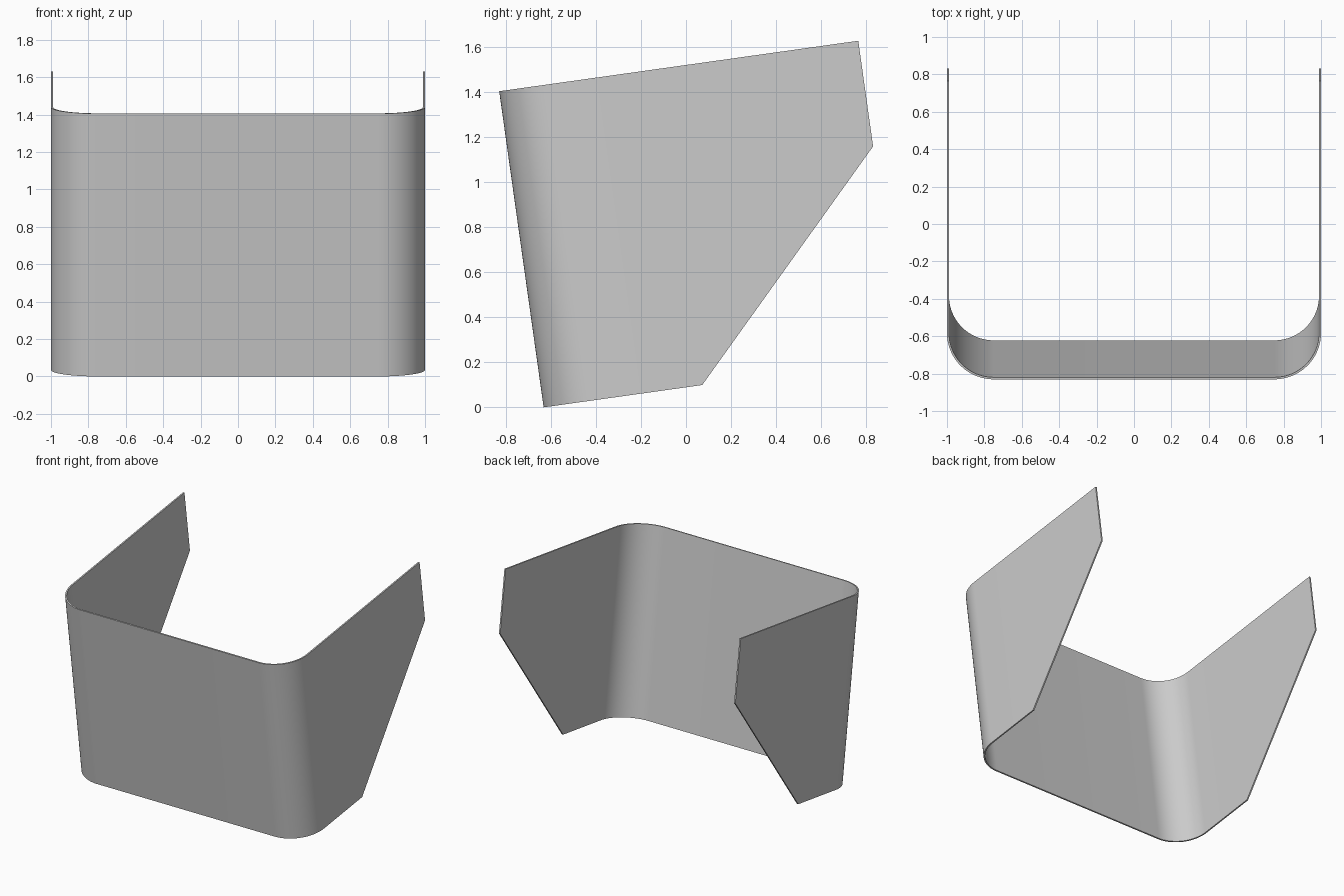
import bpy, bmesh, math
from mathutils import Matrix

if "Cube" in bpy.data.objects:
    bpy.data.objects.remove(bpy.data.objects["Cube"])

HEIGHT, RADIUS, THICK, SEGS = 1.419, 0.25, 0.011, 24
BACK, KNEE, BACK_LOW = 1.612, 0.712, 0.945   # side cut-off: depths and lower height


def u_path(inset):
    """U-shaped plan outline, from left rear round the front to right rear."""
    r = RADIUS - inset
    right = [(1 - RADIUS + r * math.sin(a), RADIUS - r * math.cos(a))
             for a in (math.pi / 2 * i / SEGS for i in range(SEGS + 1))]
    right += [(1 - inset, KNEE), (1 - inset, BACK)]
    return [(-x, y) for x, y in reversed(right)] + right


# Bent sheet: columns of outer/inner, bottom/top vertices along the U
bm = bmesh.new()
columns = []
for (xo, yo), (xi, yi) in zip(u_path(0), u_path(THICK)):
    low = BACK_LOW if yo > KNEE + 0.01 else 0.0
    columns.append([bm.verts.new(p) for p in
                    ((xo, yo, low), (xo, yo, HEIGHT), (xi, yi, HEIGHT), (xi, yi, low))])
for a, b in zip(columns, columns[1:]):
    for i in range(4):
        j = (i + 1) % 4
        bm.faces.new((a[i], b[i], b[j], a[j]))
bm.faces.new(columns[0])
bm.faces.new(columns[-1][::-1])
bmesh.ops.recalc_face_normals(bm, faces=bm.faces[:])

# Lean the sheet forward on its lower front edge
bm.transform(Matrix.Translation((0, -0.633, 0)) @ Matrix.Rotation(math.radians(8), 4, 'X'))

mesh = bpy.data.meshes.new("curved_shield")
bm.to_mesh(mesh)
bm.free()
shield = bpy.data.objects.new("curved_shield", mesh)
bpy.context.collection.objects.link(shield)
bpy.context.view_layer.objects.active = shield
shield.select_set(True)
bpy.ops.object.shade_smooth_by_angle(angle=math.radians(30))
